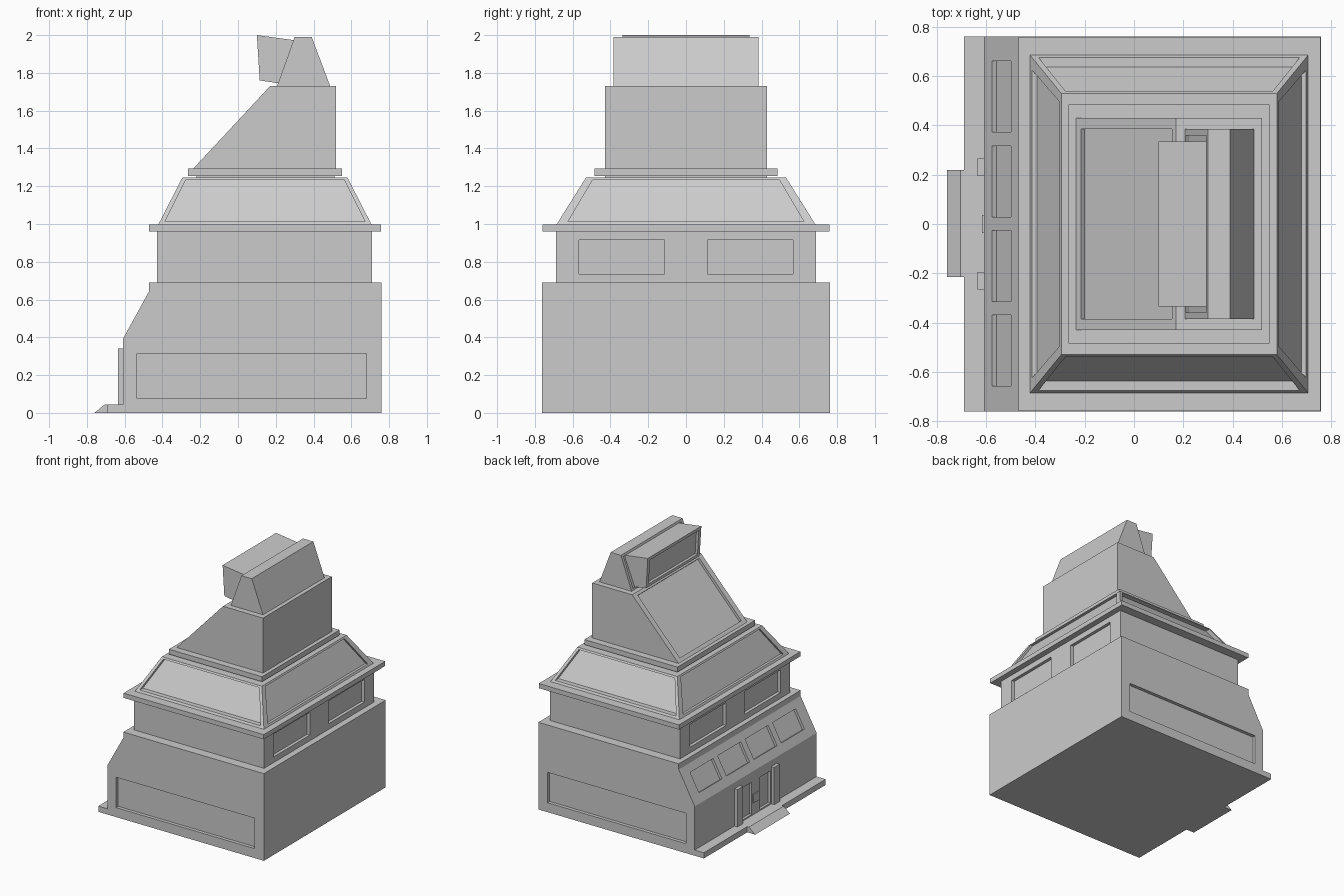
import bpy, bmesh
from mathutils import Vector

if "Cube" in bpy.data.objects:
    bpy.data.objects.remove(bpy.data.objects["Cube"])


def loft(name, loop_a, loop_b):
    """Closed solid between two matching loops of points."""
    bm = bmesh.new()
    a = [bm.verts.new(p) for p in loop_a]
    b = [bm.verts.new(p) for p in loop_b]
    bm.faces.new(a)
    bm.faces.new(b)
    n = len(a)
    for i in range(n):
        j = (i + 1) % n
        bm.faces.new((a[i], a[j], b[j], b[i]))
    bmesh.ops.recalc_face_normals(bm, faces=bm.faces[:])
    mesh = bpy.data.meshes.new(name)
    bm.to_mesh(mesh)
    bm.free()
    obj = bpy.data.objects.new(name, mesh)
    bpy.context.collection.objects.link(obj)
    return obj


def prism(name, profile, y0, y1):
    """XZ profile extruded along y."""
    return loft(name, [(x, y0, z) for x, z in profile], [(x, y1, z) for x, z in profile])


def box(name, x0, x1, y0, y1, z0, z1):
    return prism(name, [(x0, z0), (x1, z0), (x1, z1), (x0, z1)], y0, y1)


def slope_cutter(p, q, t0, t1, depth, y0, y1):
    """Recess cutter lying on the sloped edge p-q of a profile (outside is to the left)."""
    p, q = Vector(p), Vector(q)
    d = (q - p).normalized()
    n = Vector((-d.y, d.x))
    a, b = p.lerp(q, t0), p.lerp(q, t1)
    return prism("cutter", [a + n * 0.015, b + n * 0.015, b - n * depth, a - n * depth], y0, y1)


def cut(obj, cutters):
    """Subtract the cutters, then remove them."""
    for c in cutters:
        c.hide_render = True
        m = obj.modifiers.new("recess", 'BOOLEAN')
        m.operation, m.solver, m.object = 'DIFFERENCE', 'EXACT', c
    bpy.context.view_layer.update()
    dg = bpy.context.evaluated_depsgraph_get()
    mesh = bpy.data.meshes.new_from_object(obj.evaluated_get(dg))
    obj.modifiers.clear()
    obj.data = mesh
    for c in cutters:
        bpy.data.objects.remove(c)


# Ground floor with sloped entrance side
lo, hi = (-0.61, 0.39), (-0.47, 0.645)
ground = prism("ground_floor", [(-0.61, 0), lo, hi, (-0.47, 0.69), (0.76, 0.69), (0.76, 0)], -0.762, 0.762)
cutters = [slope_cutter(lo, hi, 0.24, 0.79, 0.02, y, y + 0.288) for y in (-0.658, -0.315, 0.028, 0.373)]
for s in (-1, 1):
    # long side windows and door panes
    cutters.append(box("cutter", -0.535, 0.68, *sorted((s * 0.735, s * 0.8)), 0.075, 0.315))
    cutters.append(box("cutter", -0.65, -0.59, *sorted((s * 0.05, s * 0.185)), 0.055, 0.31))
cut(ground, cutters)

# Entrance
box("plinth", -0.69, -0.61, -0.762, 0.762, 0, 0.045)
prism("entrance_step", [(-0.76, 0), (-0.705, 0.045), (-0.685, 0.045), (-0.685, 0)], -0.215, 0.22)
box("door_handle", -0.617, -0.60, -0.037, 0.037, 0.14, 0.21)
for s in (-1, 1):
    box("door_pillar", -0.636, -0.605, *sorted((s * 0.195, s * 0.265)), 0.045, 0.34)

# Upper floor with paired windows at both ends
upper = box("upper_floor", -0.43, 0.71, -0.688, 0.688, 0.68, 0.97)
cut(upper, [box("cutter", x, x + 0.06, *sorted((s * 0.115, s * 0.567)), 0.735, 0.915)
            for s in (-1, 1) for x in (-0.465, 0.685)])
box("ledge", -0.47, 0.757, -0.76, 0.76, 0.96, 0.997)

# Sloped roof with recessed panels on four sides
def rect(cx, hx, hy, z):
    return [(cx - hx, -hy, z), (cx + hx, -hy, z), (cx + hx, hy, z), (cx - hx, hy, z)]

cx = 0.1425
roof = loft("sloped_roof", rect(cx, 0.568, 0.69, 0.99), rect(cx, 0.4375, 0.53, 1.245))
cutters = []
for s in (-1, 1):
    quad_y = [(-0.53, 0.677, 1.012), (0.53, 0.677, 1.012), (0.42, 0.539, 1.232), (-0.42, 0.539, 1.232)]
    cutters.append(loft("cutter", *[[(cx + t, s * (n + o), z) for t, n, z in quad_y] for o in (0.02, -0.04)]))
    quad_x = [(-0.625, 0.557, 1.012), (0.625, 0.557, 1.012), (0.495, 0.444, 1.232), (-0.495, 0.444, 1.232)]
    cutters.append(loft("cutter", *[[(cx + s * (n + o), t, z) for t, n, z in quad_x] for o in (0.02, -0.02)]))
cut(roof, cutters)

# Tower with sloped panel
box("tower_slab", -0.265, 0.55, -0.485, 0.485, 1.255, 1.295)
box("tower_neck", -0.22, 0.51, -0.43, 0.43, 1.24, 1.26)
p, q = (-0.24, 1.29), (0.17, 1.73)
tower = prism("tower", [p, q, (0.52, 1.73), (0.52, 1.29)], -0.43, 0.43)
cut(tower, [slope_cutter(p, q, 0.06, 0.96, 0.02, -0.385, 0.385)])

# Tapered cap and the tilted window box leaning on it
p, q = (0.205, 1.725), (0.30, 1.99)
cap = prism("tower_cap", [p, q, (0.39, 1.99), (0.49, 1.725)], -0.385, 0.385)
cut(cap, [slope_cutter(p, q, 0.06, 0.94, 0.01, -0.36, 0.36)])
p, q = (0.115, 1.76), (0.10, 2.0)
hood = prism("window_box", [p, q, (0.305, 1.972), (0.215, 1.745)], -0.335, 0.335)
cut(hood, [slope_cutter(p, q, 0.1, 0.9, 0.02, -0.305, 0.305)])
